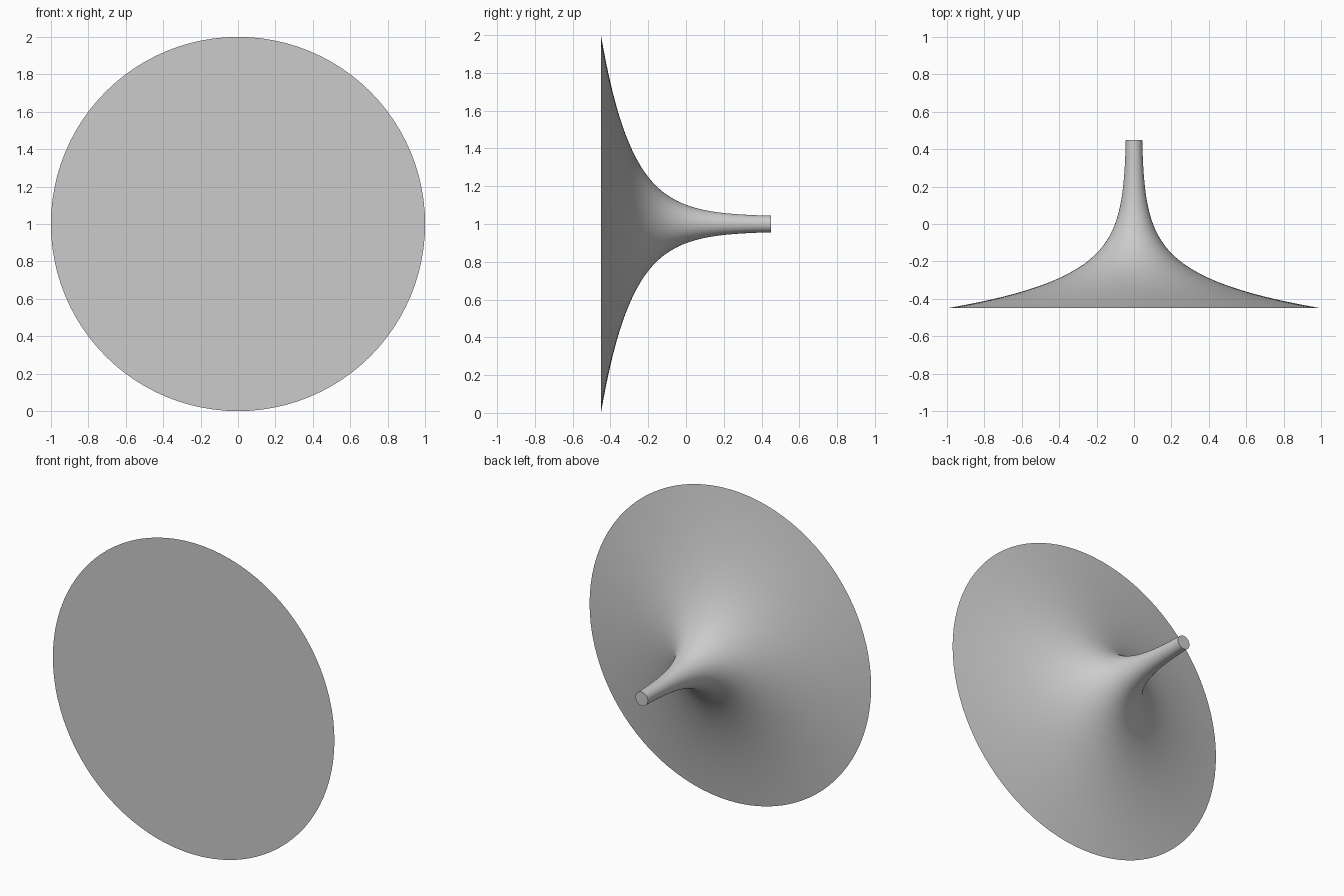
import bpy, bmesh, math

if "Cube" in bpy.data.objects:
    bpy.data.objects.remove(bpy.data.objects["Cube"], do_unlink=True)

SIDES, RINGS = 96, 48
FRONT, BACK = -0.45, 0.45
STEM, FLARE, DECAY = 0.04, 0.96, 6.1


def horn_radius(y):
    return STEM + FLARE * math.exp(-DECAY * (y - FRONT))


# One plain grey for the whole solid
grey = bpy.data.materials.new("light_grey")
grey.use_nodes = True
colour = (0.6, 0.6, 0.6, 1)
grey.diffuse_color = colour
grey.node_tree.nodes["Principled BSDF"].inputs["Base Color"].default_value = colour

# Flared horn: rings whose radius decays from the wide mouth to the stem
bm = bmesh.new()
rings = []
for i in range(RINGS + 1):
    y = FRONT + (BACK - FRONT) * (i / RINGS) ** 1.3
    r = horn_radius(y)
    angles = [math.tau * s / SIDES for s in range(SIDES)]
    rings.append([bm.verts.new((r * math.cos(a), y, 1 + r * math.sin(a))) for a in angles])

for a, b in zip(rings, rings[1:]):
    for s in range(SIDES):
        t = (s + 1) % SIDES
        bm.faces.new((a[s], a[t], b[t], b[s]))

# Flat caps closing the mouth and the stem tip
bm.faces.new(rings[0])
bm.faces.new(rings[-1])
bmesh.ops.recalc_face_normals(bm, faces=bm.faces)

mesh = bpy.data.meshes.new("flared_horn")
bm.to_mesh(mesh)
bm.free()
mesh.materials.append(grey)
horn = bpy.data.objects.new("flared_horn", mesh)
bpy.context.collection.objects.link(horn)

# Smooth flare with crisp rims
bpy.ops.object.select_all(action="DESELECT")
horn.select_set(True)
bpy.context.view_layer.objects.active = horn
bpy.ops.object.shade_smooth_by_angle(angle=math.radians(35))
